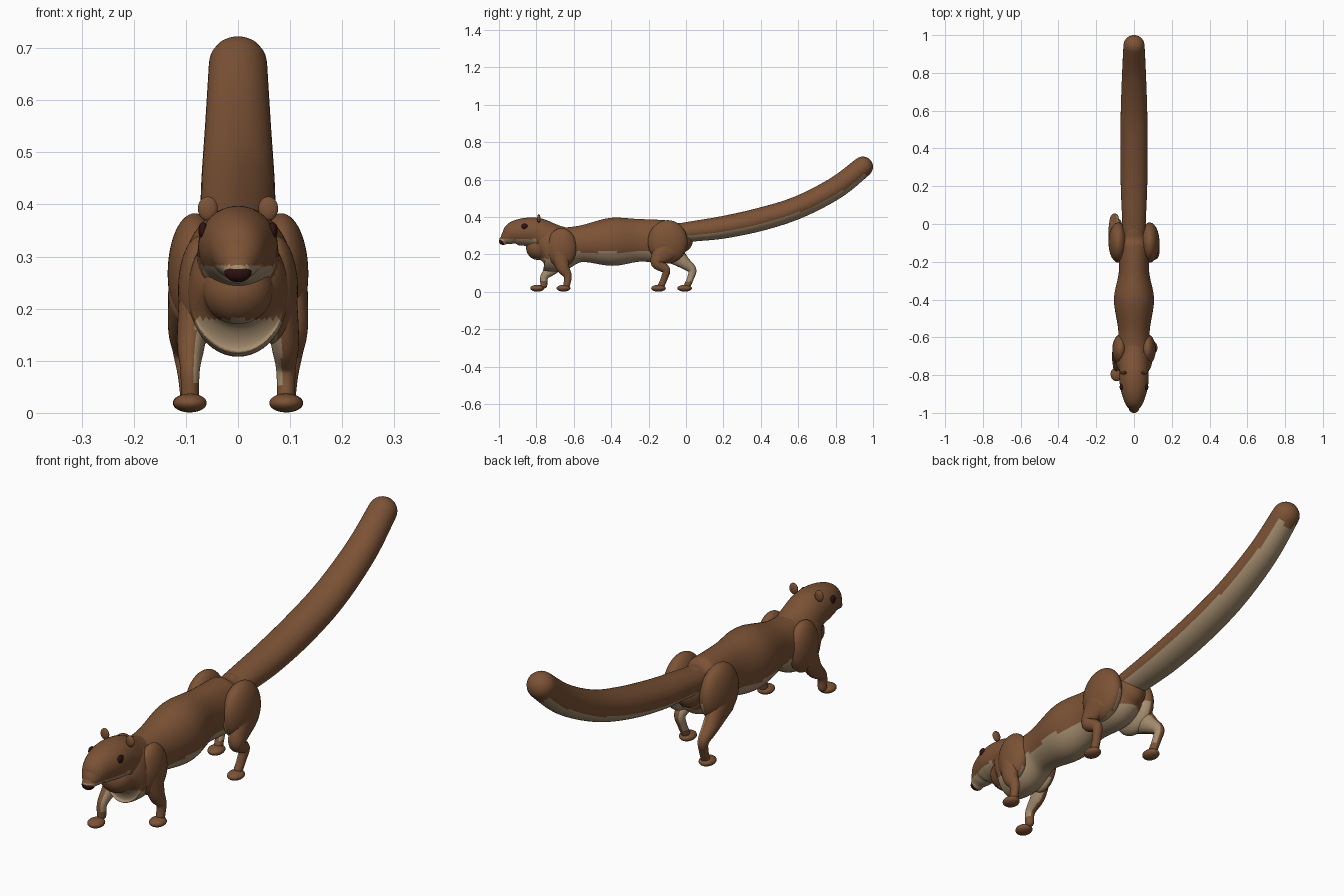
import bpy
import bmesh
import math
from mathutils import Vector

cube = bpy.data.objects.get("Cube")
if cube:
    bpy.data.objects.remove(cube, do_unlink=True)


def material(name, colour):
    m = bpy.data.materials.new(name)
    m.use_nodes = True
    m.diffuse_color = (*colour, 1)
    m.node_tree.nodes["Principled BSDF"].inputs["Base Color"].default_value = (*colour, 1)
    return m


BROWN = material("brown fur", (0.2, 0.085, 0.036))
CREAM = material("cream fur", (0.38, 0.27, 0.16))
DARK = material("dark nose and eyes", (0.03, 0.006, 0.006))


def finish(name, bm, mats, rule=None):
    """Turn a bmesh into a smooth object; rule(centre, normal) picks the second colour."""
    bmesh.ops.recalc_face_normals(bm, faces=bm.faces)
    for f in bm.faces:
        f.smooth = True
        if rule and rule(f.calc_center_median(), f.normal):
            f.material_index = 1
    mesh = bpy.data.meshes.new(name)
    bm.to_mesh(mesh)
    bm.free()
    for m in mats:
        mesh.materials.append(m)
    obj = bpy.data.objects.new(name, mesh)
    bpy.context.collection.objects.link(obj)
    return obj


def spline(keys, steps):
    """Catmull-Rom through the key rings."""
    pts = [Vector(k) for k in keys]
    out = []
    for i in range(len(pts) - 1):
        a, b, c, d = pts[max(i - 1, 0)], pts[i], pts[i + 1], pts[min(i + 2, len(pts) - 1)]
        for s in range(steps):
            t = s / steps
            out.append(b + (c - a) * (t / 2) + (2 * a - 5 * b + 4 * c - d) * (t * t / 2)
                       + (3 * b - a - 3 * c + d) * (t ** 3 / 2))
    return out + [pts[-1]]


def loft(name, keys, rule=None, steps=8, sides=48):
    """Skin elliptical rings (x, y, z, half width, half depth) along a path, with round ends."""
    rings = spline(keys, steps)
    centres = [Vector(r[:3]) for r in rings]
    tangents = [(centres[min(i + 1, len(rings) - 1)] - centres[max(i - 1, 0)]).normalized()
                for i in range(len(rings))]
    spec = [(c, t, r[3], r[4]) for c, t, r in zip(centres, tangents, rings)]

    def cap(entry, sign):
        c, t, w, d = entry
        return [(c + t * sign * min(w, d) * math.sin(a), t, w * math.cos(a), d * math.cos(a))
                for a in (math.radians(15 * k) for k in (1, 2, 3, 4, 5, 5.8))]

    spec = cap(spec[0], -1)[::-1] + spec + cap(spec[-1], 1)
    bm = bmesh.new()
    loops = []
    for c, t, w, d in spec:
        u = (Vector((1, 0, 0)) - t * t.x).normalized()
        v = t.cross(u)
        loops.append([bm.verts.new(c + u * w * math.cos(2 * math.pi * k / sides)
                                   + v * d * math.sin(2 * math.pi * k / sides))
                      for k in range(sides)])
    for a, b in zip(loops, loops[1:]):
        for k in range(sides):
            n = (k + 1) % sides
            bm.faces.new((a[k], a[n], b[n], b[k]))
    bm.faces.new(loops[0])
    bm.faces.new(loops[-1])
    return finish(name, bm, (BROWN, CREAM), rule)


def ball(name, centre, radii, mats=(BROWN, CREAM), rule=None):
    bm = bmesh.new()
    bmesh.ops.create_uvsphere(bm, u_segments=40, v_segments=28, radius=1)
    for v in bm.verts:
        v.co = Vector(c + r * p for c, r, p in zip(centre, radii, v.co))
    return finish(name, bm, mats, rule)


# Torso with cream chest and belly
loft("torso", [
    (0, -0.79, 0.235, 0.068, 0.065),
    (0, -0.75, 0.24, 0.092, 0.122),
    (0, -0.68, 0.23, 0.097, 0.12),
    (0, -0.57, 0.255, 0.083, 0.097),
    (0, -0.40, 0.267, 0.106, 0.128),
    (0, -0.25, 0.275, 0.08, 0.114),
    (0, -0.10, 0.27, 0.085, 0.112),
    (0, -0.03, 0.29, 0.066, 0.08),
], lambda c, n: c.z < (0.18 if c.y < -0.6 else 0.212), steps=12)

# Neck, skull and tapering snout in one skin, with a cream jaw
loft("head", [
    (0, -0.975, 0.275, 0.027, 0.024),
    (0, -0.955, 0.29, 0.042, 0.041),
    (0, -0.92, 0.311, 0.058, 0.064),
    (0, -0.86, 0.32, 0.074, 0.075),
    (0, -0.79, 0.312, 0.077, 0.082),
    (0, -0.72, 0.275, 0.078, 0.09),
    (0, -0.62, 0.26, 0.06, 0.075),
], lambda c, n: c.z < 0.283 and c.y < -0.80)

ball("nose", (0, -0.98, 0.27), (0.026, 0.02, 0.019), (DARK,))

# Tail with a cream underside and brown round tip
loft("tail", [
    (0, -0.06, 0.312, 0.06, 0.05),
    (0, 0.05, 0.325, 0.064, 0.055),
    (0, 0.20, 0.345, 0.07, 0.06),
    (0, 0.40, 0.388, 0.072, 0.062),
    (0, 0.60, 0.452, 0.07, 0.06),
    (0, 0.80, 0.555, 0.063, 0.059),
    (0, 0.945, 0.668, 0.056, 0.055),
], lambda c, n: n.z < -0.45 and c.y < 0.96 and c.z < 0.64)

# Paired parts; the feet are staggered in a walking stride
for side, label, fore_y, hind_y in ((1, "left", -0.65, -0.145), (-1, "right", -0.79, -0.005)):
    def inner(c, n, s=side):
        return n.x * s < -0.35 and 0.055 < c.z < 0.2

    ball(f"{label}_eye", (side * 0.067, -0.863, 0.35), (0.009, 0.016, 0.016), (DARK,))
    ball(f"{label}_ear", (side * 0.058, -0.787, 0.392), (0.019, 0.009, 0.023))

    # Foreleg
    ball(f"{label}_shoulder", (side * 0.072, -0.665, 0.235), (0.043, 0.08, 0.105),
         rule=lambda c, n, s=side: c.z < 0.17 and n.x * s < 0.2)
    ankle = fore_y + (0.012 if side > 0 else 0.03)
    loft(f"{label}_foreleg", [
        (side * 0.082, -0.675, 0.21, 0.032, 0.05),
        (side * 0.09, -0.66 if side > 0 else -0.705, 0.135, 0.027, 0.036),
        (side * 0.092, ankle + 0.005, 0.085, 0.019, 0.022),
        (side * 0.092, ankle, 0.035, 0.017, 0.018),
    ], inner, sides=32)
    ball(f"{label}_forefoot", (side * 0.092, fore_y - 0.005, 0.019), (0.032, 0.037, 0.018))

    # Hind leg with a full haunch
    ball(f"{label}_haunch", (side * 0.083, -0.098, 0.267), (0.052, 0.106, 0.116),
         rule=lambda c, n, s=side: n.x * s < -0.1 and c.z < 0.25 or n.z < -0.85 and n.x * s < 0.2)
    loft(f"{label}_hind_leg", [
        (side * 0.098, -0.10, 0.23, 0.036, 0.07),
        (side * 0.103, hind_y - 0.01, 0.16, 0.031, 0.036),
        (side * 0.103, hind_y + 0.037, 0.118, 0.022, 0.023),
        (side * 0.098, hind_y + 0.03, 0.075, 0.018, 0.018),
        (side * 0.094, hind_y + 0.013, 0.035, 0.017, 0.018),
    ], inner, sides=32)
    ball(f"{label}_hind_foot", (side * 0.094, hind_y - 0.002, 0.019), (0.031, 0.039, 0.018))
